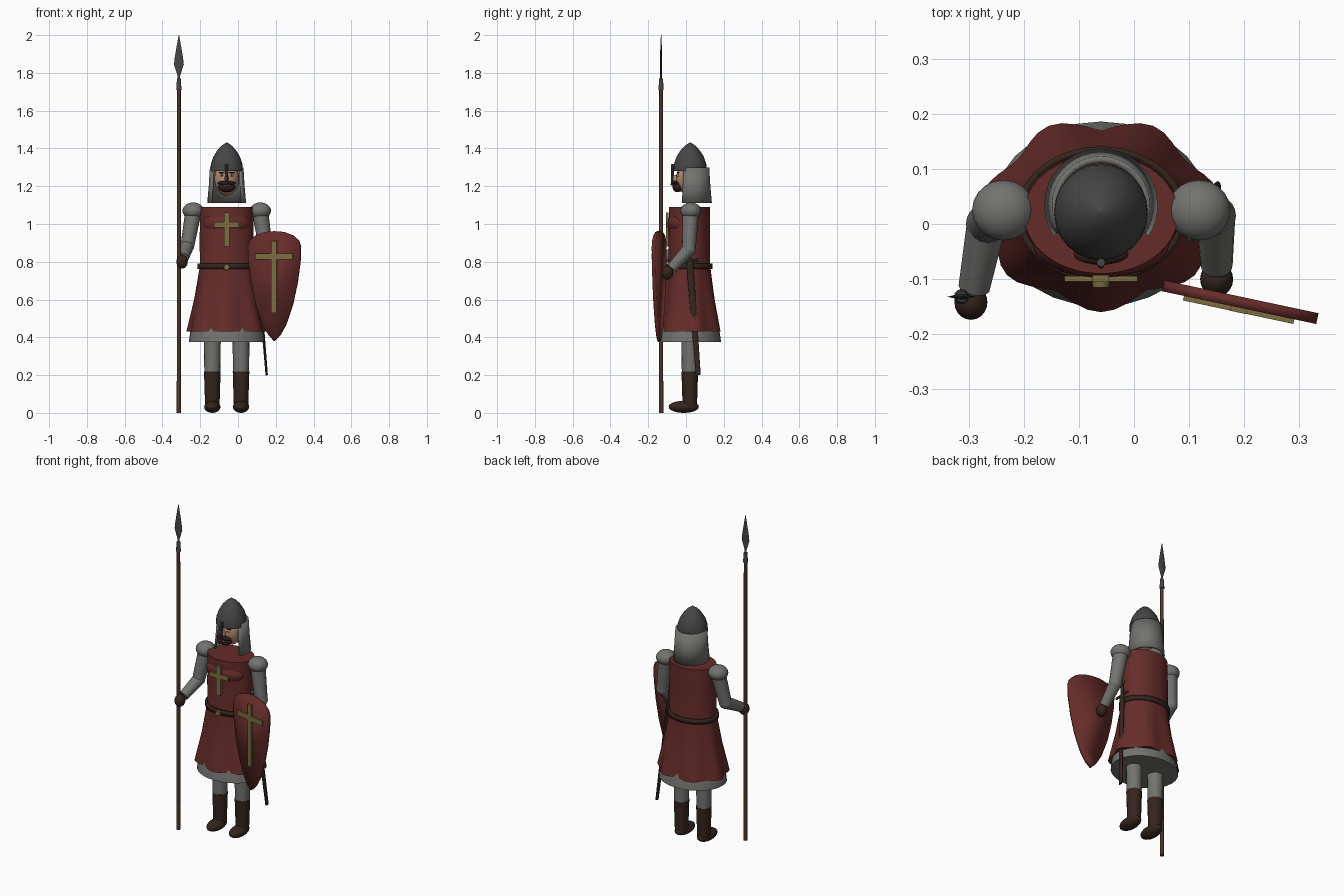
import bpy, bmesh, math
from mathutils import Vector, Matrix

if "Cube" in bpy.data.objects:
    bpy.data.objects.remove(bpy.data.objects["Cube"])

CX, CY = -0.06, 0.018   # body axis


def mat(name, r, g, b):
    m = bpy.data.materials.new(name)
    m.diffuse_color = (r, g, b, 1)
    m.use_nodes = True
    m.node_tree.nodes["Principled BSDF"].inputs["Base Color"].default_value = m.diffuse_color
    return m


STEEL = mat("steel", .06, .06, .06)
MAIL = mat("mail", .17, .17, .16)
RED = mat("red_cloth", .13, .025, .022)
LEATHER = mat("leather", .035, .018, .012)
WOOD = mat("wood", .07, .035, .022)
GOLD = mat("gold", .2, .15, .05)
SKIN = mat("skin", .5, .26, .17)
HAIR = mat("hair", .03, .012, .01)
WHITE = mat("eye_white", .6, .6, .58)


def finish(name, bm, m, solid=0, angle=40):
    bmesh.ops.recalc_face_normals(bm, faces=bm.faces)
    me = bpy.data.meshes.new(name)
    bm.to_mesh(me)
    bm.free()
    ob = bpy.data.objects.new(name, me)
    bpy.context.collection.objects.link(ob)
    me.materials.append(m)
    if solid:
        mod = ob.modifiers.new("thickness", 'SOLIDIFY')
        mod.thickness = solid
        mod.offset = 0
    bpy.ops.object.select_all(action='DESELECT')
    ob.select_set(True)
    bpy.context.view_layer.objects.active = ob
    bpy.ops.object.shade_smooth_by_angle(angle=math.radians(angle))
    return ob


def ball(name, loc, size, m):
    bm = bmesh.new()
    bmesh.ops.create_uvsphere(bm, u_segments=20, v_segments=12, radius=1)
    bmesh.ops.transform(bm, verts=bm.verts,
                        matrix=Matrix.Translation(loc) @ Matrix.Diagonal((*size, 1)))
    return finish(name, bm, m)


def rod(name, a, b, r1, r2, m, seg=16, flat=(1, 1)):
    a, b = Vector(a), Vector(b)
    d = b - a
    bm = bmesh.new()
    bmesh.ops.create_cone(bm, cap_ends=True, segments=seg, radius1=r1, radius2=r2, depth=d.length)
    rot = Vector((0, 0, 1)).rotation_difference(d).to_matrix().to_4x4()
    bmesh.ops.transform(bm, verts=bm.verts,
                        matrix=Matrix.Translation((a + b) / 2) @ rot @ Matrix.Diagonal((*flat, 1, 1)))
    return finish(name, bm, m)


def box(name, loc, size, m):
    bm = bmesh.new()
    bmesh.ops.create_cube(bm, size=1)
    bmesh.ops.transform(bm, verts=bm.verts,
                        matrix=Matrix.Translation(loc) @ Matrix.Diagonal((*size, 1)))
    return finish(name, bm, m)


def loft(name, rings, m, c=(CX, CY), seg=28, waves=7, gap=0, caps=True, solid=0):
    """rings: (z, rx, ry, wave height); gap: half angle left open at the front"""
    bm = bmesh.new()
    n = seg + 1 if gap else seg
    rows = []
    for z, rx, ry, w in rings:
        row = []
        for i in range(n):
            t = gap + i * (2 * math.pi - 2 * gap) / seg
            k = w * math.cos(waves * t)
            row.append(bm.verts.new((c[0] + (rx + k) * math.sin(t), c[1] - (ry + k) * math.cos(t), z)))
        rows.append(row)
    for r0, r1 in zip(rows, rows[1:]):
        for i in range(seg):
            j = (i + 1) % n
            bm.faces.new((r0[i], r0[j], r1[j], r1[i]))
    if caps and not gap:
        bm.faces.new(rows[0])
        bm.faces.new(rows[-1])
    return finish(name, bm, m, solid)


# Surcoat, mail skirt and belt
loft("surcoat", [(1.09, .14, .108, 0), (.93, .143, .11, 0), (.78, .142, .11, 0),
                 (.6, .17, .137, .005), (.43, .207, .167, .011)], RED, seg=56)
ball("chest", (CX, -.035, 1.005), (.125, .063, .068), RED)
loft("mail_skirt", [(.375, .2, .168, 0), (.43, .193, .16, 0), (.5, .17, .14, 0)], MAIL)
loft("belt", [(.762, .148, .117, 0), (.79, .148, .117, 0)], LEATHER, caps=False, solid=.012)
rod("buckle", (CX, -.1, .772), (CX, -.115, .772), .017, .015, GOLD)
box("chest_cross_upright", (CX, -.099, .97), (.03, .012, .18), GOLD)
box("chest_cross_arm", (CX, -.099, .996), (.132, .01, .028), GOLD)

# Legs and boots
for side, s in (("right", -1), ("left", 1)):
    x = CX + s * .076
    rod(side + "_leg", (x, .02, .2), (x, .02, .45), .042, .046, MAIL)
    rod(side + "_boot", (x, .02, .03), (x, .02, .22), .038, .044, LEATHER)
    ball(side + "_foot", (x, -.012, .032), (.043, .08, .032), LEATHER)

# Arms: shoulder, elbow, wrist, hand
arms = {"right": ((-.237, .025, 1.06), (-.268, .0, .885), (-.29, -.115, .82), (-.296, -.142, .8)),
        "left": ((.118, .025, 1.06), (.148, .015, .865), (.15, -.075, .765), (.15, -.1, .742))}
for side, (sh, el, wr, ha) in arms.items():
    ball(side + "_shoulder", (sh[0], sh[1], 1.07), (.057, .055, .044), MAIL)
    rod(side + "_upper_arm", el, sh, .036, .043, MAIL)
    ball(side + "_elbow", el, (.037, .037, .037), MAIL)
    rod(side + "_forearm", wr, el, .029, .036, MAIL)
    ball(side + "_hand", ha, (.03, .032, .036), LEATHER)

# Head and face
ball("head", (CX, .02, 1.24), (.066, .072, .09), SKIN)
ball("nose", (CX, -.056, 1.24), (.011, .014, .02), SKIN)
ball("beard", (CX, -.045, 1.195), (.046, .026, .027), HAIR)
ball("moustache", (CX, -.055, 1.217), (.05, .019, .011), HAIR)
ball("mouth", (CX, -.069, 1.203), (.017, .006, .004), SKIN)
for side, s in (("right", -1), ("left", 1)):
    ball(side + "_eye", (CX + s * .026, -.043, 1.258), (.01, .007, .007), WHITE)
    ball(side + "_pupil", (CX + s * .026, -.049, 1.258), (.004, .004, .005), HAIR)
    ball(side + "_brow", (CX + s * .027, -.043, 1.272), (.015, .006, .004), HAIR)

# Open mail hood and helmet
loft("mail_hood", [(1.112, .097, .097, 0), (1.2, .089, .089, 0), (1.3, .083, .083, 0)], MAIL,
     c=(CX, .034), gap=math.radians(57), solid=.012)
loft("helmet", [(1.28, .086, .088, 0), (1.315, .084, .086, 0), (1.355, .071, .073, 0),
                (1.39, .05, .051, 0), (1.415, .027, .027, 0), (1.432, .002, .002, 0)],
     STEEL, c=(CX, .022), seg=24)
rod("nose_guard", (CX, -.074, 1.205), (CX, -.07, 1.318), .007, .008, STEEL, seg=8)

# Spear
SX, SY = -.313, -.132
rod("spear_shaft", (SX, SY, 0), (SX, SY, 1.73), .011, .01, WOOD, seg=12)
rod("spear_butt", (SX, SY, 0), (SX, SY, .17), .012, .012, WOOD, seg=12)
rod("spear_socket", (SX, SY, 1.71), (SX, SY, 1.77), .014, .01, STEEL, seg=12)
loft("spear_blade", [(1.76, .007, .006, 0), (1.785, .007, .005, 0), (1.845, .026, .006, 0),
                     (1.88, .022, .005, 0), (1.94, .012, .004, 0), (2.0, .001, .001, 0)],
     STEEL, c=(SX, SY), seg=4)

# Sheathed sword on the left hip
rod("scabbard", (.152, .065, .2), (.103, .02, .8), .013, .019, LEATHER, seg=10, flat=(.5, 1))
rod("sword_guard", (.102, -.03, .803), (.102, .068, .81), .007, .007, STEEL, seg=8)
rod("sword_grip", (.102, .02, .8), (.096, .012, .89), .009, .009, LEATHER, seg=10)
ball("sword_pommel", (.096, .012, .895), (.014, .014, .014), STEEL)

# Shield, modelled upright around its own axis and then turned
half = [(.0, .962), (.05, .958), (.1, .94), (.132, .912), (.143, .88), (.14, .8), (.125, .69),
        (.1, .575), (.062, .465), (.03, .41), (0, .38)]
outline = half + [(-x, z) for x, z in half[-2:0:-1]]
shield = []
for name, m, solid in (("shield_rim", STEEL, .03), ("shield_field", RED, .02)):
    bm = bmesh.new()
    face = bm.faces.new([bm.verts.new((x, 0, z)) for x, z in outline])
    inset = .025 if solid == .03 else .012
    ring = bmesh.ops.inset_region(bm, faces=[face], thickness=inset, use_even_offset=True)["faces"]
    drop = [face] if solid == .03 else ring
    bmesh.ops.delete(bm, geom=drop, context='FACES')
    shield.append(finish(name, bm, m, solid))
shield.append(box("shield_cross_upright", (0, -.013, .72), (.03, .012, .38), GOLD))
shield.append(box("shield_cross_arm", (0, -.013, .828), (.205, .011, .032), GOLD))
turn = Matrix.Translation((.193, -.142, 0)) @ Matrix.Rotation(math.radians(-12), 4, 'Z')
for ob in shield:
    ob.matrix_world = turn
